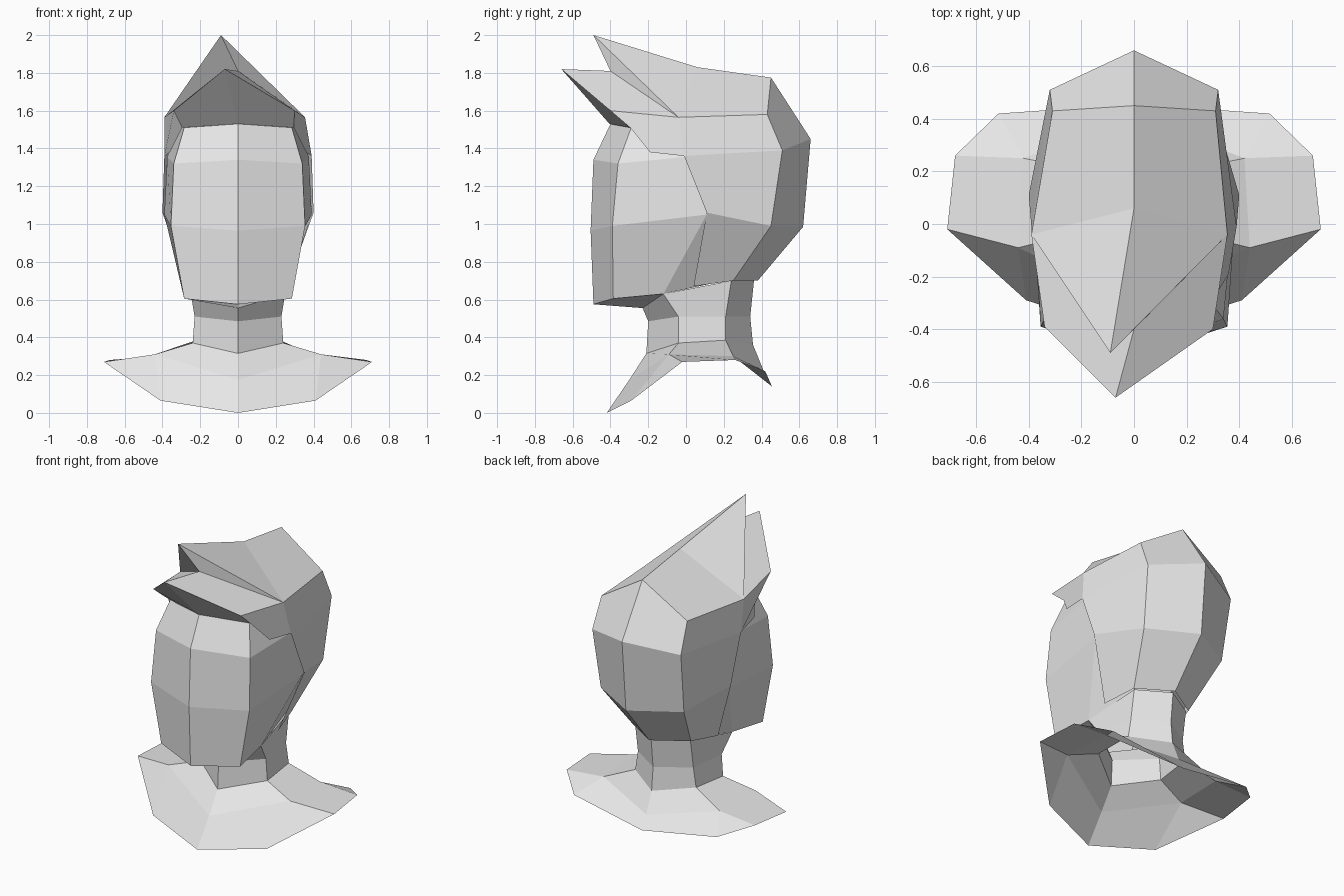
import bpy
import bmesh

cube = bpy.data.objects.get("Cube")
if cube:
    bpy.data.objects.remove(cube, do_unlink=True)

grey = bpy.data.materials.new("plain_grey")
grey.use_nodes = True
colour = (0.8, 0.8, 0.8, 1)
grey.diffuse_color = colour
grey.node_tree.nodes["Principled BSDF"].inputs["Base Color"].default_value = colour


def shell(name, points, faces, centre, left=None):
    """Build a half shell (+x) and its mirrored half, sharing the centre points."""
    left = left or {}
    bm = bmesh.new()
    right_verts = {k: bm.verts.new(p) for k, p in points.items()}
    left_verts = {}
    for k, (x, y, z) in points.items():
        left_verts[k] = right_verts[k] if k in centre else bm.verts.new(left.get(k, (-x, y, z)))
    for f in faces:
        bm.faces.new([right_verts[k] for k in f])
        bm.faces.new([left_verts[k] for k in reversed(f)])
    mesh = bpy.data.meshes.new(name)
    bm.to_mesh(mesh)
    bm.free()
    mesh.materials.append(grey)
    obj = bpy.data.objects.new(name, mesh)
    bpy.context.collection.objects.link(obj)
    return obj


def grid(rows):
    """Half rings, listed top to bottom and front to back, joined by quads."""
    points = {(r, c): p for r, row in enumerate(rows) for c, p in enumerate(row)}
    faces = [[(r, c), (r + 1, c), (r + 1, c + 1), (r, c + 1)]
             for r in range(len(rows) - 1) for c in range(len(rows[0]) - 1)]
    return points, faces


def on_centre(points):
    return {k for k, p in points.items() if p[0] == 0}


# Neck and inner shoulders
points, faces = grid([
    [(0, -.23, .555), (.25, -.12, .63), (.20, .24, .70), (0, .36, .70)],
    [(0, -.20, .485), (.23, -.04, .51), (.20, .21, .51), (0, .34, .51)],
    [(0, -.21, .315), (.24, -.04, .37), (.22, .21, .385), (0, .355, .36)],
    [(0, -.30, .175), (.44, -.09, .31), (.42, .25, .30), (0, .41, .225)],
])
# Outer shoulder rim, front to back
rim = [(0, -.42, 0), (.41, -.29, .065), (.71, -.02, .27),
       (.68, .26, .28), (.515, .42, .22), (0, .455, .14)]
points.update({("rim", i): p for i, p in enumerate(rim)})
R = [("rim", i) for i in range(6)]
faces += [[(3, 0), R[0], R[1], (3, 1)], [(3, 1), R[1], R[2]],
          [(3, 1), R[2], R[3], (3, 2)], [(3, 2), R[3], R[4]],
          [(3, 2), R[4], R[5], (3, 3)]]
shell("neck_and_shoulders", points, faces, on_centre(points))

# Head with a flat underside to the jaw
points, faces = grid([
    [(0, -.40, 1.53), (.285, -.29, 1.51), (.31, 0, 1.52), (.25, .40, 1.50), (0, .55, 1.50)],
    [(0, -.49, 1.34), (.34, -.36, 1.32), (.375, 0, 1.355), (.28, .47, 1.36), (0, .60, 1.40)],
    [(0, -.505, .965), (.355, -.39, .99), (.39, .11, 1.05), (.27, .40, 1.0), (0, .57, 1.0)],
    [(0, -.49, .575), (.285, -.385, .605), (.25, -.12, .63), (.19, .23, .705), (0, .34, .71)],
])
points["chin"] = (0, -.23, .555)
faces.append([(3, 0), "chin", (3, 2), (3, 1)])
shell("head", points, faces, on_centre(points))

# Hair cap with two forward spikes
points = {
    "top": (0, .06, 1.83), "mid_crown": (0, .45, 1.775), "mid_back": (0, .66, 1.45),
    "mid_nape": (0, .62, .985), "mid_rim": (0, .38, .70),
    "crown": (.31, .43, 1.58), "back": (.32, .51, 1.39),
    "nape": (.30, .45, .99), "rim": (.21, .25, .70),
    "temple": (.355, -.04, 1.565), "ear": (.39, -.01, 1.36),
    "lobe": (.40, .11, 1.06), "burn": (.26, .04, .67),
    "upper_tip": (-.09, -.49, 2.0), "notch": (0, -.40, 1.81), "lower_tip": (-.07, -.66, 1.82),
    "brow": (.30, -.40, 1.60), "hairline": (.295, -.295, 1.51),
    "mid_hairline": (0, -.405, 1.53), "sideburn": (.36, -.19, 1.38),
}
faces = [f.split() for f in (
    "temple ear back crown", "ear lobe nape back", "lobe burn rim nape",
    "crown back mid_back mid_crown", "back nape mid_nape mid_back",
    "nape rim mid_rim mid_nape", "temple crown mid_crown top",
    "top upper_tip temple", "upper_tip notch temple",
    "notch lower_tip brow temple", "lower_tip mid_hairline hairline brow",
    "brow hairline sideburn ear temple")]
shell("hair", points, faces, on_centre(points) | {"upper_tip", "lower_tip"},
      left={"temple": (-.39, -.04, 1.565), "brow": (-.34, -.39, 1.60)})
